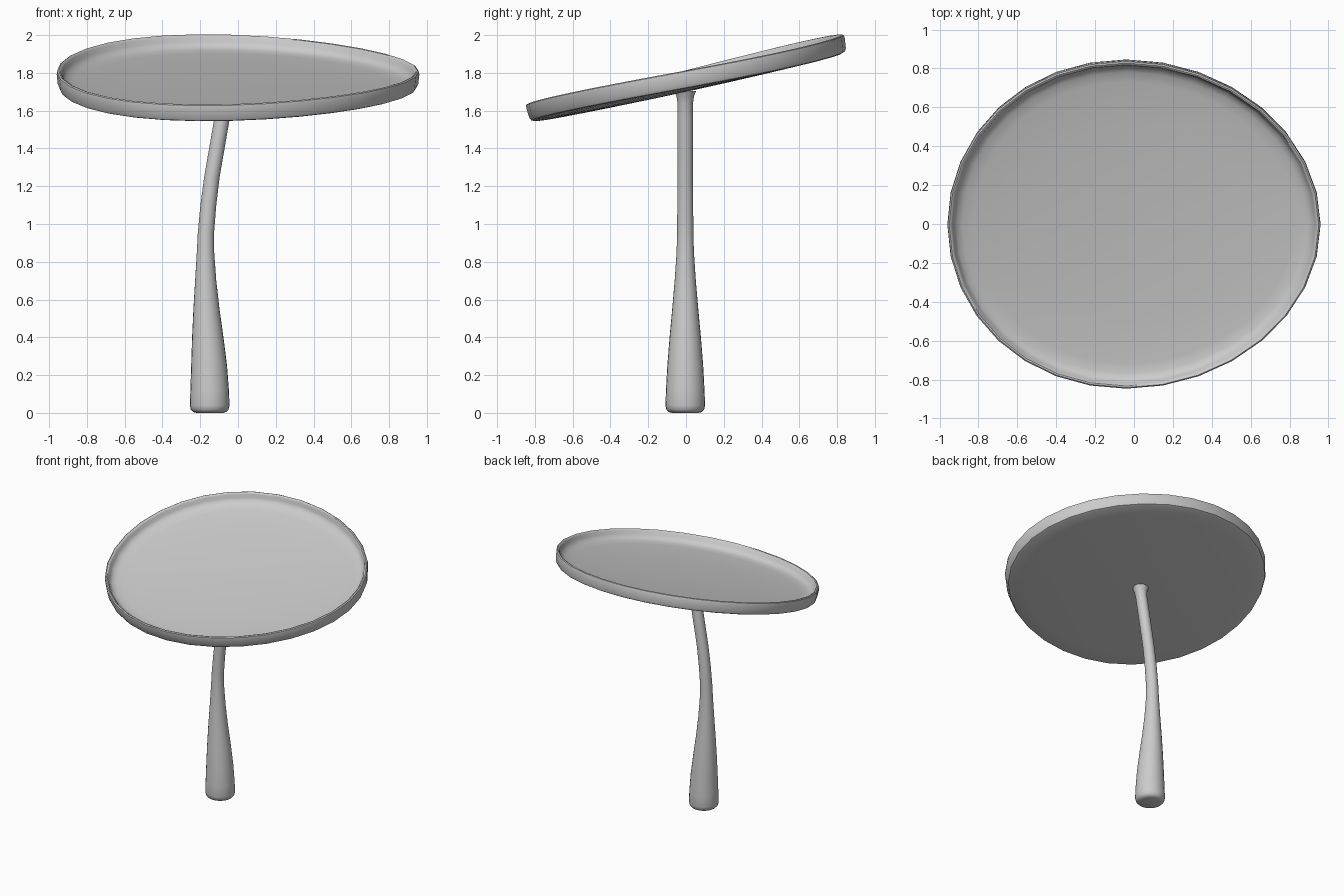
import bpy, bmesh
from math import sin, cos, pi, radians

if "Cube" in bpy.data.objects:
    bpy.data.objects.remove(bpy.data.objects["Cube"])


def loft(name, rings, sharp=40):
    """Skin a list of equal-length closed rings and cap both ends."""
    bm = bmesh.new()
    loops = [[bm.verts.new(p) for p in ring] for ring in rings]
    n = len(loops[0])
    for a, b in zip(loops, loops[1:]):
        for i in range(n):
            j = (i + 1) % n
            bm.faces.new((a[i], a[j], b[j], b[i]))
    bm.faces.new(loops[0][::-1])
    bm.faces.new(loops[-1])
    bmesh.ops.recalc_face_normals(bm, faces=bm.faces[:])
    mesh = bpy.data.meshes.new(name)
    bm.to_mesh(mesh)
    bm.free()
    obj = bpy.data.objects.new(name, mesh)
    bpy.context.collection.objects.link(obj)
    bpy.ops.object.select_all(action='DESELECT')
    obj.select_set(True)
    bpy.context.view_layer.objects.active = obj
    bpy.ops.object.shade_smooth_by_angle(angle=radians(sharp))
    return obj


def tray_ring(scale, h, sides=32):
    """Oval ring on the tilted, slightly warped tray surface, h above it."""
    pts = []
    for i in range(sides):
        a = 2 * pi * i / sides
        x = scale * (0.96 * cos(a) - 0.04 * sin(a) ** 2)
        y = scale * 0.843 * sin(a) + 0.0125
        z = 1.70 + 0.218 * y + 0.035 * y * y + 0.02 * x * x - 0.035 * x * y
        pts.append((x, y - 0.21 * h, z + h))
    return pts


# tray: underside, outer wall, rolled lip, inner wall, fillet and floor
tray_profile = [(0.05, 0), (0.3, 0), (0.6, 0), (0.85, 0), (0.97, 0), (0.985, 0.004),
                (0.994, 0.02), (1.0, 0.07), (0.998, 0.086), (0.99, 0.091),
                (0.981, 0.089), (0.974, 0.08), (0.967, 0.058), (0.952, 0.04),
                (0.92, 0.029), (0.86, 0.025), (0.6, 0.024), (0.3, 0.024), (0.05, 0.024)]
loft("tray", [tray_ring(s, h) for s, h in tray_profile])

# stem: (z, centre x, radius), flared foot, gentle bend, small flare under tray
stem_path = [(0.0, -0.15, 0.07), (0.005, -0.15, 0.088), (0.018, -0.15, 0.1),
             (0.04, -0.15, 0.105), (0.12, -0.15, 0.102), (0.25, -0.153, 0.095),
             (0.4, -0.16, 0.083), (0.55, -0.167, 0.069), (0.7, -0.171, 0.056),
             (0.85, -0.172, 0.046), (0.95, -0.17, 0.043), (1.1, -0.157, 0.042),
             (1.25, -0.138, 0.041), (1.4, -0.112, 0.041), (1.55, -0.086, 0.041),
             (1.64, -0.07, 0.041), (1.675, -0.064, 0.046), (1.705, -0.06, 0.058)]
loft("stem", [[(cx + r * cos(2 * pi * i / 24), -0.004 + r * sin(2 * pi * i / 24), z)
               for i in range(24)] for z, cx, r in stem_path], 60)
